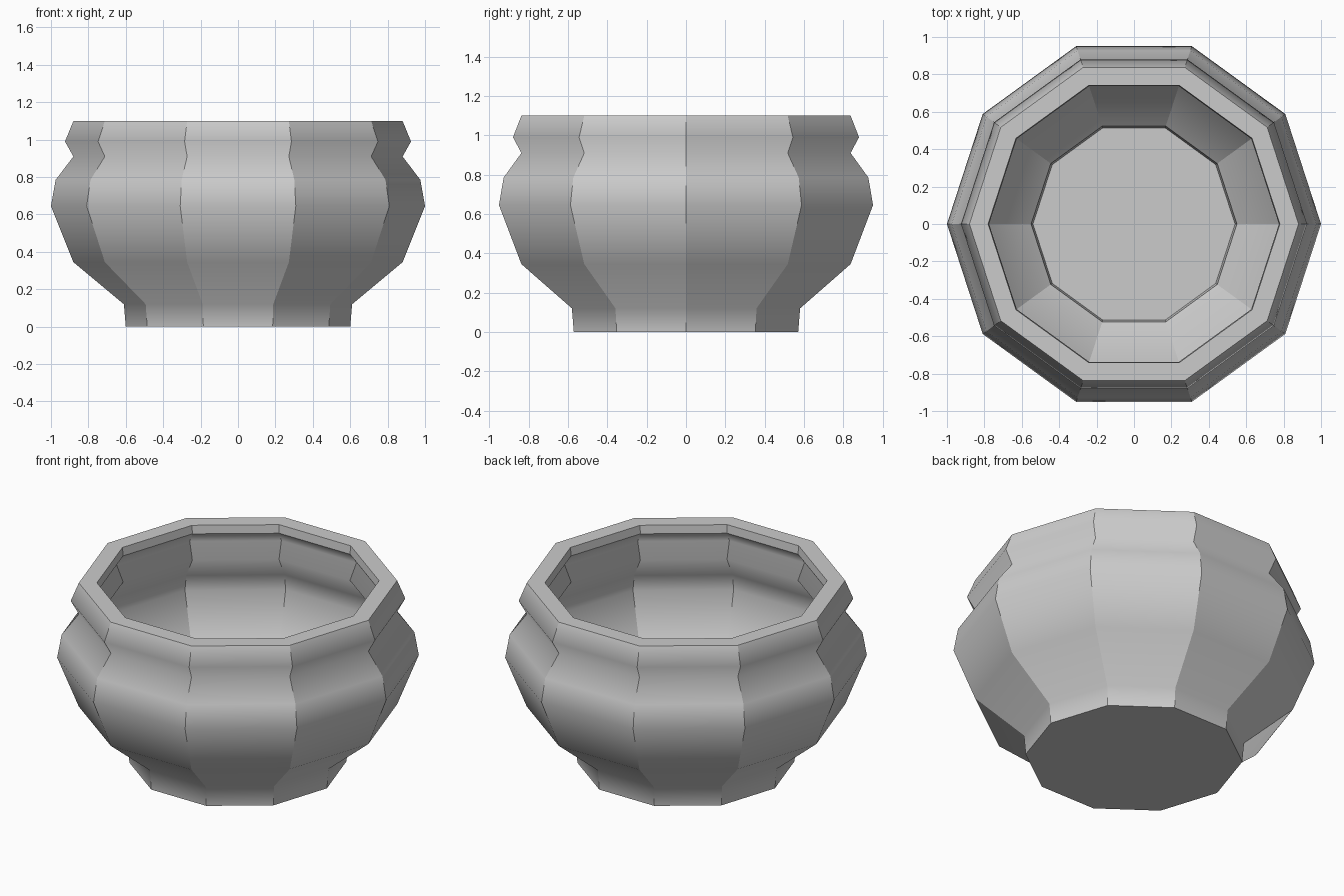
import bpy, bmesh, math

if "Cube" in bpy.data.objects:
    bpy.data.objects.remove(bpy.data.objects["Cube"])

SIDES = 10

# Profile (radius, height): underside, outer wall, rim, inner wall, floor
profile = [
    (0.60, 0.00), (0.61, 0.12), (0.88, 0.345), (1.00, 0.645), (0.975, 0.785),
    (0.88, 0.91), (0.925, 0.99), (0.88, 1.10),
    (0.78, 1.10), (0.775, 1.05), (0.82, 0.985), (0.775, 0.89),
    (0.88, 0.75), (0.90, 0.65), (0.80, 0.39), (0.55, 0.17), (0.54, 0.08),
]
# Profile rings that stay crisp: base, rim, lip and floor
crisp = {0, 7, 8, 9, 15, 16}

bm = bmesh.new()
rings = [[bm.verts.new((r * math.cos(2 * math.pi * i / SIDES),
                        r * math.sin(2 * math.pi * i / SIDES), z))
          for i in range(SIDES)] for r, z in profile]

# Faceted walls
for low, high in zip(rings, rings[1:]):
    for i in range(SIDES):
        j = (i + 1) % SIDES
        bm.faces.new((low[i], low[j], high[j], high[i]))

# Underside and inner floor
bm.faces.new(rings[0][::-1])
bm.faces.new(rings[-1])

# Smooth up the wall, sharp between the ten sides
ring_of = {v: k for k, ring in enumerate(rings) for v in ring}
for f in bm.faces:
    f.smooth = True
for e in bm.edges:
    a, b = (ring_of[v] for v in e.verts)
    e.smooth = a == b and a not in crisp
bmesh.ops.recalc_face_normals(bm, faces=bm.faces)

mesh = bpy.data.meshes.new("pot")
bm.to_mesh(mesh)
bm.free()
bpy.context.collection.objects.link(bpy.data.objects.new("pot", mesh))
